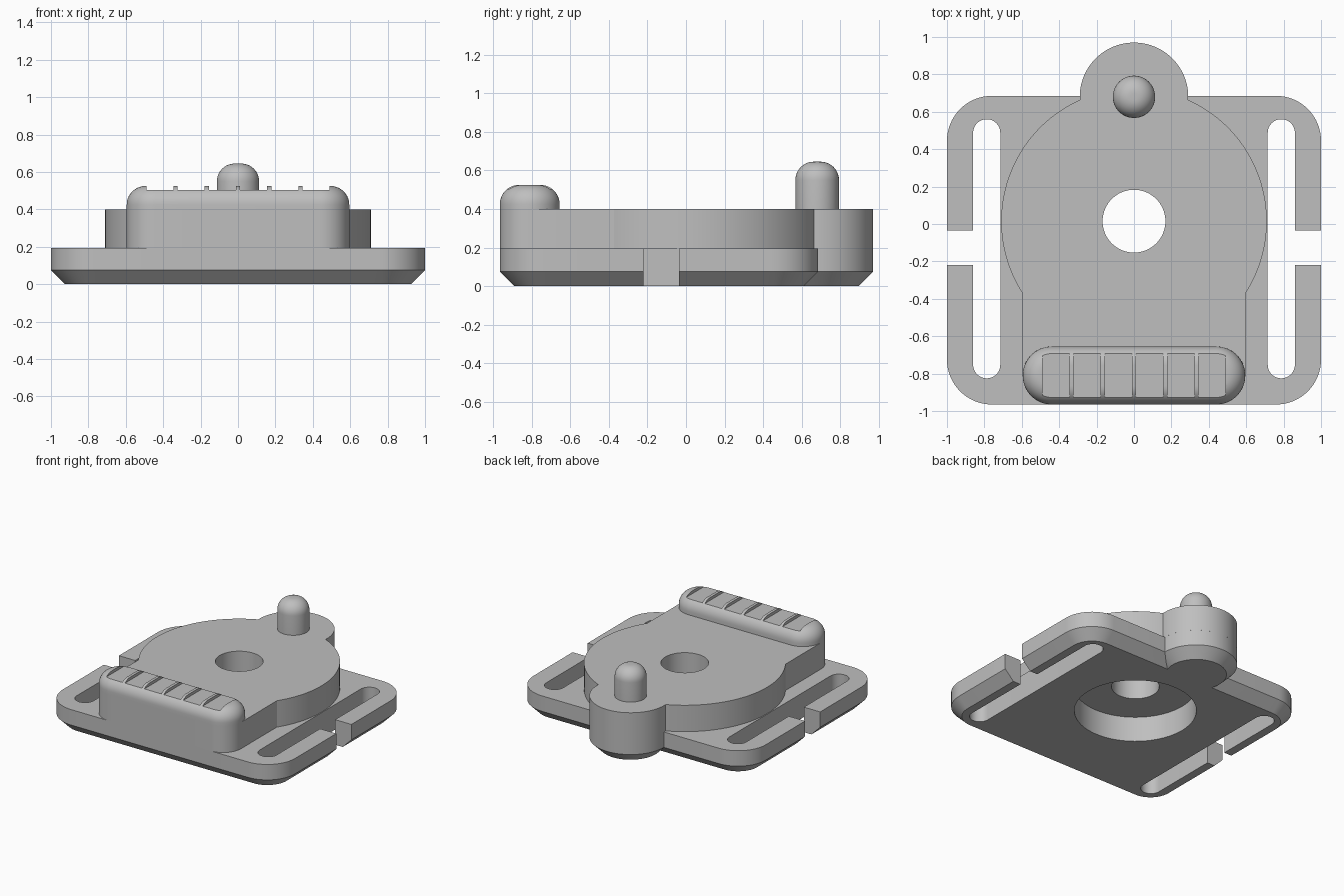
import bpy, bmesh, math

cube = bpy.data.objects.get("Cube")
if cube:
    bpy.data.objects.remove(cube, do_unlink=True)

grey = bpy.data.materials.new("plain grey")
grey.use_nodes = True
GREY = (0.52, 0.52, 0.52, 1)
grey.diffuse_color = GREY
grey.node_tree.nodes["Principled BSDF"].inputs["Base Color"].default_value = GREY

DECK, TOP = 0.195, 0.40      # top of base, top of cover
HUB_Y, TAB_Y = 0.015, 0.68   # centres of the disc and the rear tab
DISC_R, TAB_R, HALF_W = 0.71, 0.29, 0.595
FRONT = -0.965


def arc(cx, cy, r, a0, a1, n=16):
    return [(cx + r * math.cos(a0 + (a1 - a0) * i / n),
             cy + r * math.sin(a0 + (a1 - a0) * i / n)) for i in range(n + 1)]


def rounded_rect(x0, x1, y0, y1, r, inset=0.0):
    """Counter-clockwise outline; a full radius makes a stadium or a circle."""
    q = math.pi / 2
    pts = []
    for k, (cx, cy) in enumerate([(x1 - r, y1 - r), (x0 + r, y1 - r),
                                  (x0 + r, y0 + r), (x1 - r, y0 + r)]):
        pts += arc(cx, cy, r - inset, k * q, (k + 1) * q)
    return pts


def circle(cy, r, inset=0.0):
    return rounded_rect(-r, r, cy - r, cy + r, r, inset)


def loft(name, levels):
    """Solid through matching outlines, given as (z, outline) from bottom up."""
    bm = bmesh.new()
    rings = [[bm.verts.new((x, y, z)) for x, y in pts] for z, pts in levels]
    bm.faces.new(rings[0][::-1])
    bm.faces.new(rings[-1])
    n = len(rings[0])
    for low, high in zip(rings, rings[1:]):
        for i in range(n):
            j = (i + 1) % n
            bm.faces.new((low[i], low[j], high[j], high[i]))
    bmesh.ops.remove_doubles(bm, verts=bm.verts, dist=1e-5)
    bmesh.ops.recalc_face_normals(bm, faces=bm.faces)
    mesh = bpy.data.meshes.new(name)
    bm.to_mesh(mesh)
    bm.free()
    mesh.materials.append(grey)
    obj = bpy.data.objects.new(name, mesh)
    bpy.context.collection.objects.link(obj)
    return obj


def box(name, x0, x1, y0, y1, z0, z1):
    pts = [(x0, y0), (x1, y0), (x1, y1), (x0, y1)]
    return loft(name, [(z0, pts), (z1, pts)])


def combine(obj, tool, operation="DIFFERENCE"):
    mod = obj.modifiers.new("cut", "BOOLEAN")
    mod.operation, mod.solver, mod.object = operation, "EXACT", tool
    bpy.context.view_layer.objects.active = obj
    bpy.ops.object.modifier_apply(modifier=mod.name)
    bpy.data.objects.remove(tool, do_unlink=True)


def rounded_top(outline, z0, z1, r, steps=10):
    """Levels for a straight wall with a quarter-round top edge."""
    levels = [(z0, outline(0))]
    for i in range(steps + 1):
        a = math.pi / 2 * i / steps
        levels.append((z1 - r + r * math.sin(a), outline(r * (1 - math.cos(a)))))
    return levels


# Base plate with a chamfered underside and the rear tab's lower half
CHAMFER = 0.075


def chamfered(name, outline):
    return loft(name, [(0, outline(CHAMFER)), (CHAMFER, outline(0)), (DECK, outline(0))])


base = chamfered("base_plate", lambda d: rounded_rect(-1, 1, FRONT, 0.685, 0.24, d))
combine(base, chamfered("tab_foot", lambda d: circle(TAB_Y, TAB_R, d)), "UNION")

# Wide recess under the hub
recess = circle(HUB_Y, 0.43)
combine(base, loft("recess_cutter", [(-0.1, recess), (0.3, recess)]))

# Strap slots and the side gaps that open them
for s in (-1, 1):
    x0, x1 = sorted((s * 0.715, s * 0.86))
    slot = rounded_rect(x0, x1, -0.825, 0.56, 0.0725)
    combine(base, loft("slot_cutter", [(-0.1, slot), (0.3, slot)]))
    x0, x1 = sorted((s * 0.79, s * 1.1))
    combine(base, box("gap_cutter", x0, x1, -0.22, -0.035, -0.1, 0.3))

# Cover: round disc, squared front block and rear tab in one outline
d = TAB_Y - HUB_Y
along = (DISC_R ** 2 - TAB_R ** 2 + d ** 2) / (2 * d)
meet_x = math.sqrt(DISC_R ** 2 - along ** 2)
disc_end = math.atan2(along, meet_x)
disc_start = -math.acos(HALF_W / DISC_R)
tab_start = math.atan2(along - d, meet_x)
CORNER = 0.155
cx, cy = HALF_W - CORNER, FRONT + CORNER
half = arc(cx, cy, CORNER, -math.pi / 2, 0)
half += arc(0, HUB_Y, DISC_R, disc_start, disc_end, 48)
half += arc(0, TAB_Y, TAB_R, tab_start, math.pi / 2, 32)[1:]
outline = half + [(-x, y) for x, y in reversed(half[:-1])]
cover = loft("cover", [(DECK, outline), (TOP, outline)])
bore = circle(HUB_Y, 0.168)
combine(cover, loft("bore_cutter", [(0, bore), (0.6, bore)]))

# Front grip bar with six shallow pockets between thin ribs
grip = loft("grip_bar", rounded_top(
    lambda i: rounded_rect(-HALF_W, HALF_W, FRONT, FRONT + 2 * CORNER, CORNER, i),
    TOP, 0.525, 0.1))
for k in range(6):
    x = (k - 2.5) * 0.167
    combine(grip, box("pocket_cutter", x - 0.0725, x + 0.0725, -1.1, -0.5, 0.503, 0.7))

# Locating pin on the rear tab
pin = loft("pin", rounded_top(lambda i: circle(TAB_Y, 0.113, i), TOP, 0.645, 0.095))

# Smooth curves, sharp edges
bpy.ops.object.select_all(action="DESELECT")
for obj in (base, cover, grip, pin):
    obj.select_set(True)
bpy.context.view_layer.objects.active = base
bpy.ops.object.shade_smooth_by_angle(angle=math.radians(30))
